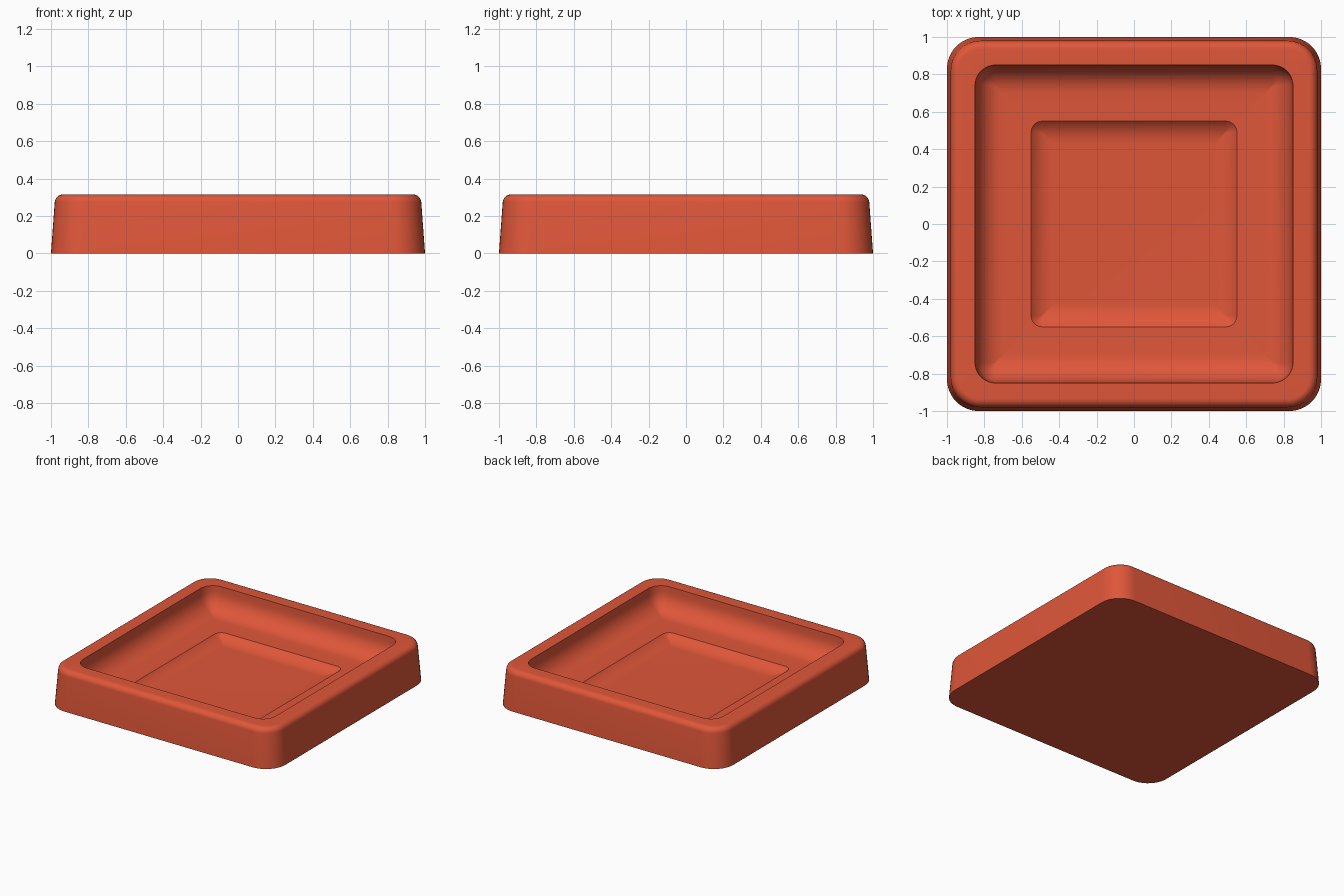
import bpy, bmesh, math

cube = bpy.data.objects.get("Cube")
if cube:
    bpy.data.objects.remove(cube, do_unlink=True)

# Single glazed clay red
red = bpy.data.materials.new("clay_red")
red.use_nodes = True
colour = (0.74, 0.094, 0.041, 1)
red.diffuse_color = colour
red.node_tree.nodes["Principled BSDF"].inputs["Base Color"].default_value = colour

CORNER_STEPS = 10


def rounded_square(bm, half, radius, z):
    """Ring of vertices around a square with rounded corners."""
    ring = []
    c = half - radius
    for k, (sx, sy) in enumerate([(1, 1), (-1, 1), (-1, -1), (1, -1)]):
        for i in range(CORNER_STEPS + 1):
            a = math.pi / 2 * (k + i / CORNER_STEPS)
            ring.append(bm.verts.new((sx * c + radius * math.cos(a),
                                      sy * c + radius * math.sin(a), z)))
    return ring


def cove(rim_half, rim_radius, floor_z, r, start, steps=10):
    """Concave fillet running from a steep angle down to a level floor."""
    rows = []
    for i in range(steps + 1):
        a = start * (1 - i / steps)
        inset = r * (math.sin(start) - math.sin(a))
        rows.append((rim_half - inset, max(rim_radius - inset, 0.004),
                     floor_z + r * (1 - math.cos(a))))
    return rows


# Outer wall with draft, then the rounded top edge: (half width, corner radius, z)
profile = [(1.0, 0.17, 0)]
edge = 0.045
for i in range(9):
    a = math.radians(4 + 86 * i / 8)
    inset = edge * (1 - math.cos(a))
    profile.append((0.98 - inset, 0.16 - inset, 0.315 - edge * (1 - math.sin(a))))

# Flat rim, main well and shallow central recess
profile.append((0.85, 0.11, 0.315))
profile += cove(0.847, 0.107, 0.125, 0.15, math.pi / 2)
profile += cove(0.55, 0.06, 0.075, 0.17, math.radians(45))

bm = bmesh.new()
rings = [rounded_square(bm, *row) for row in profile]
for low, high in zip(rings, rings[1:]):
    n = len(low)
    for i in range(n):
        j = (i + 1) % n
        bm.faces.new((low[i], low[j], high[j], high[i]))
bm.faces.new(rings[0][::-1])
bm.faces.new(rings[-1])
bmesh.ops.recalc_face_normals(bm, faces=bm.faces)

mesh = bpy.data.meshes.new("square_tray")
bm.to_mesh(mesh)
bm.free()
mesh.materials.append(red)
tray = bpy.data.objects.new("square_tray", mesh)
bpy.context.collection.objects.link(tray)

# Smooth fillets, crisp rims
bpy.ops.object.select_all(action="DESELECT")
tray.select_set(True)
bpy.context.view_layer.objects.active = tray
bpy.ops.object.shade_smooth_by_angle(angle=math.radians(30))
